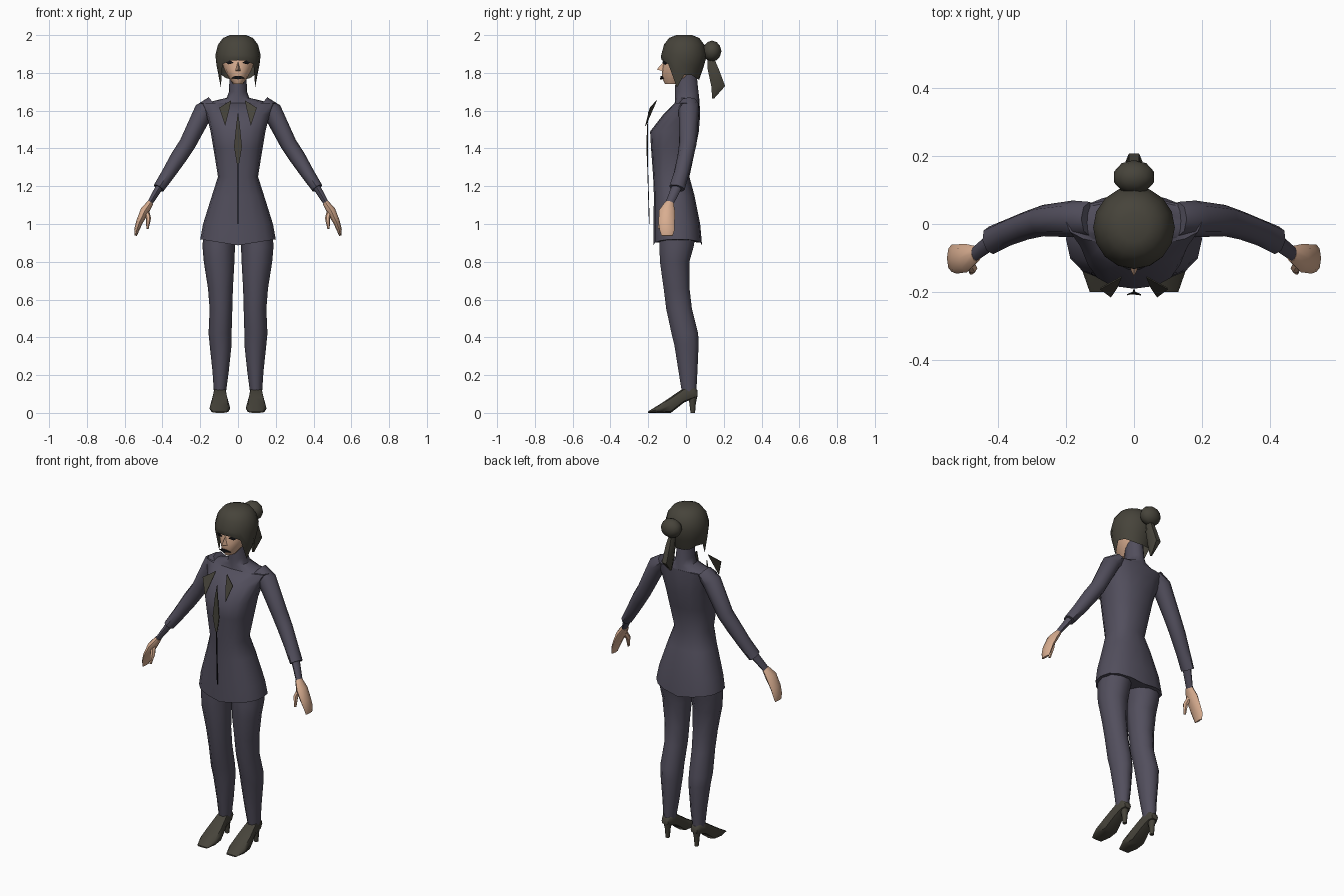
import bpy, bmesh, math
from mathutils import Vector


def material(name, rgb):
    m = bpy.data.materials.new(name)
    m.diffuse_color = (*rgb, 1)
    return m


SUIT = material("slate_cloth", (0.085, 0.078, 0.11))
DARK = material("dark_olive", (0.062, 0.057, 0.043))
SKIN = material("skin", (0.69, 0.42, 0.28))
BLACK = material("black", (0.008, 0.008, 0.01))
X, Y, Z = Vector((1, 0, 0)), Vector((0, 1, 0)), Vector((0, 0, 1))


def finish(name, bm, mat, angle=50):
    bmesh.ops.recalc_face_normals(bm, faces=bm.faces)
    me = bpy.data.meshes.new(name)
    bm.to_mesh(me)
    bm.free()
    me.materials.append(mat)
    ob = bpy.data.objects.new(name, me)
    bpy.context.collection.objects.link(ob)
    bpy.ops.object.select_all(action='DESELECT')
    bpy.context.view_layer.objects.active = ob
    ob.select_set(True)
    bpy.ops.object.shade_smooth_by_angle(angle=math.radians(angle))
    return ob


def skin_rings(bm, rings, caps=True):
    rows = [[bm.verts.new(p) for p in r] for r in rings]
    n = len(rows[0])
    for a, b in zip(rows, rows[1:]):
        for i in range(n):
            bm.faces.new((a[i], a[(i + 1) % n], b[(i + 1) % n], b[i]))
    if caps:
        bm.faces.new(rows[0])
        bm.faces.new(rows[-1])
    return rows


def ring(c, u, v, a, b, n, p=2.0):
    """Rounded cross-section; a larger p makes it boxier."""
    pts = []
    for i in range(n):
        t = 2 * math.pi * i / n
        cs, sn = math.cos(t), math.sin(t)
        pts.append(Vector(c) + u * a * math.copysign(abs(cs) ** (2 / p), cs)
                   + v * b * math.copysign(abs(sn) ** (2 / p), sn))
    return pts


def column(name, rows, mat, n=12, p=2.0):
    """Upright loft; rows are (z, x centre, x half width, y front, y back)."""
    bm = bmesh.new()
    skin_rings(bm, [ring((cx, (f + k) / 2, z), X, Y, w, (k - f) / 2, n, p)
                    for z, cx, w, f, k in rows])
    return finish(name, bm, mat)


def limb(name, rows, mat, n=8):
    """Loft along a path; rows are (centre, half width, half depth)."""
    pts = [Vector(r[0]) for r in rows]
    rings = []
    for i, (c, a, b) in enumerate(rows):
        t = (pts[min(i + 1, len(pts) - 1)] - pts[max(i - 1, 0)]).normalized()
        u = Y.cross(t).normalized()
        rings.append(ring(c, u, t.cross(u), a, b, n))
    bm = bmesh.new()
    skin_rings(bm, rings)
    return finish(name, bm, mat)


def plate(name, pts, mat, depth=0.004):
    bm = bmesh.new()
    skin_rings(bm, [[Vector(p) for p in pts],
                    [Vector(p) + Y * depth for p in pts]])
    return finish(name, bm, mat, 20)


def mirrored(ob):
    m = ob.modifiers.new("mirror", 'MIRROR')
    m.use_axis[0] = True
    return ob


# Jacket with flared hem, shoulders and high collar
jacket = column("jacket", [
    (0.915, 0, 0.20, -0.172, 0.085), (1.0, 0, 0.185, -0.172, 0.075),
    (1.15, 0, 0.138, -0.17, 0.045), (1.25, 0, 0.106, -0.174, 0.018),
    (1.40, 0, 0.13, -0.185, 0.05), (1.49, 0, 0.145, -0.19, 0.068),
    (1.58, 0, 0.168, -0.12, 0.075), (1.64, 0, 0.20, -0.06, 0.072)],
    SUIT, 16, 2.4)
for v in jacket.data.vertices:
    if v.co.z < 0.95:       # hem dips toward the middle
        v.co.z -= 0.032 * (1 - abs(v.co.x) / 0.2) - 0.004
column("collar", [
    (1.635, 0, 0.198, -0.06, 0.072), (1.668, 0, 0.06, -0.058, 0.07),
    (1.70, 0, 0.048, -0.058, 0.066), (1.80, 0, 0.044, -0.055, 0.055)],
    SUIT, 16)

# Sleeves, wrists and hands
mirrored(limb("sleeve", [
    ((0.13, 0.015, 1.64), 0.04, 0.05), ((0.18, 0.015, 1.60), 0.052, 0.054),
    ((0.267, 0.01, 1.425), 0.044, 0.046), ((0.315, -0.004, 1.352), 0.043, 0.042),
    ((0.37, -0.025, 1.265), 0.036, 0.04), ((0.42, -0.048, 1.19), 0.03, 0.042)], SUIT))
mirrored(limb("wrist", [
    ((0.41, -0.045, 1.205), 0.021, 0.027), ((0.47, -0.09, 1.105), 0.014, 0.022)], SUIT))
mirrored(limb("hand", [
    ((0.464, -0.088, 1.112), 0.017, 0.024), ((0.493, -0.10, 1.07), 0.024, 0.042),
    ((0.522, -0.103, 1.01), 0.018, 0.043), ((0.536, -0.10, 0.97), 0.014, 0.04),
    ((0.541, -0.10, 0.938), 0.006, 0.03)], SKIN))
mirrored(limb("thumb", [
    ((0.486, -0.105, 1.075), 0.014, 0.018), ((0.474, -0.13, 1.03), 0.014, 0.015),
    ((0.479, -0.142, 0.975), 0.006, 0.008)], SKIN, 6))

# Trousers
mirrored(column("trouser_leg", [
    (0.96, 0.093, 0.090, -0.145, 0.06), (0.88, 0.102, 0.086, -0.145, 0.045),
    (0.80, 0.10, 0.081, -0.142, 0.022), (0.66, 0.093, 0.066, -0.122, 0.022),
    (0.55, 0.09, 0.060, -0.108, 0.035), (0.42, 0.095, 0.061, -0.08, 0.068),
    (0.36, 0.092, 0.058, -0.065, 0.07), (0.22, 0.092, 0.043, -0.042, 0.063),
    (0.10, 0.096, 0.031, -0.022, 0.056)], SUIT, 10))

# High heeled shoes: foot sections run front to back, then the heel
bm = bmesh.new()
skin_rings(bm, [ring((0.096, y, (lo + hi) / 2), X, Z, w, (hi - lo) / 2, 8, 3)
                for y, lo, hi, w in [
                    (-0.20, 0, 0.008, 0.034), (-0.14, 0, 0.045, 0.055),
                    (-0.08, 0, 0.085, 0.05), (-0.01, 0.055, 0.132, 0.036),
                    (0.04, 0.075, 0.14, 0.034), (0.062, 0.085, 0.12, 0.022)]])
mirrored(finish("shoe", bm, DARK))
mirrored(column("shoe_heel", [(0.10, 0.096, 0.027, 0.008, 0.062),
                              (0.05, 0.096, 0.015, 0.018, 0.052),
                              (0, 0.096, 0.012, 0.024, 0.048)], DARK, 8))

# Head and nose
column("head", [
    (1.742, 0, 0.026, -0.112, -0.02), (1.775, 0, 0.05, -0.128, 0.03),
    (1.82, 0, 0.074, -0.127, 0.055), (1.85, 0, 0.083, -0.12, 0.065),
    (1.90, 0, 0.088, -0.115, 0.07)], SKIN, 12)
bm = bmesh.new()
v = [bm.verts.new(p) for p in [(0, -0.116, 1.862), (0, -0.155, 1.818),
                               (-0.017, -0.118, 1.808), (0.017, -0.118, 1.808)]]
for f in [(0, 1, 2), (0, 3, 1), (1, 3, 2), (0, 2, 3)]:
    bm.faces.new([v[i] for i in f])
finish("nose", bm, SKIN, 20)

# Eyes and mouth
mirrored(plate("eye", [(0.022, -0.125, 1.853), (0.042, -0.121, 1.866),
                       (0.073, -0.095, 1.86), (0.05, -0.114, 1.845)], BLACK, 0.006))
plate("mouth", [(-0.036, -0.124, 1.772), (-0.015, -0.135, 1.784), (0.015, -0.135, 1.784),
                (0.036, -0.124, 1.772), (0, -0.137, 1.766)], BLACK, 0.008)

# Hair cap: fringe in front, pointed locks at the temples, short nape
hem_z = [1.867, 1.865, 1.845, 1.722, 1.79, 1.79, 1.772, 1.765, 1.765]
hem_r = [0.98, 0.98, 0.97, 0.82, 0.86, 0.8, 0.75, 0.68, 0.66]
levels = [(2.0, 0.35), (1.985, 0.66), (1.95, 0.88), (1.895, 1.0), (0, 0.98), (0, 0)]
rings = []
for k, (z, r) in enumerate(levels):
    pts = []
    for i in range(16):
        j, t = min(i, 16 - i), math.tau * i / 16
        zz, rr = z, r
        if k == 4:          # halfway between widest ring and hem
            zz, rr = (1.895 + hem_z[j]) / 2, (1.04 + hem_r[j]) / 2
        elif k == 5:
            zz, rr = hem_z[j], hem_r[j]
        pts.append(Vector((0.12 * rr * math.sin(t), -0.01 - 0.121 * rr * math.cos(t), zz)))
    rings.append(pts)
bm = bmesh.new()
rows = skin_rings(bm, rings, caps=False)
bm.faces.new(rows[0])
finish("hair", bm, DARK)

# Bun and hanging tail
bm = bmesh.new()
bmesh.ops.create_icosphere(bm, subdivisions=2, radius=1)
for vert in bm.verts:
    vert.co = (vert.co.x * 0.062, 0.138 + vert.co.y * 0.05, 1.915 + vert.co.z * 0.056)
finish("hair_bun", bm, DARK, 30)
column("hair_tail", [(1.88, 0, 0.015, 0.11, 0.15), (1.82, 0, 0.027, 0.11, 0.178),
                     (1.73, 0, 0.03, 0.128, 0.213), (1.665, 0, 0.006, 0.138, 0.15)], DARK, 6)

# Lapels standing off the chest, tie and front seam
mirrored(plate("lapel", [(0.036, -0.157, 1.655), (0.10, -0.192, 1.615),
                         (0.068, -0.216, 1.52), (0.05, -0.19, 1.59)], DARK))
plate("tie", [(0, -0.20, 1.595), (0.01, -0.206, 1.52), (0.021, -0.21, 1.41),
              (0.006, -0.206, 1.32), (-0.006, -0.206, 1.32), (-0.021, -0.21, 1.41),
              (-0.01, -0.206, 1.52)], DARK)
plate("front_seam", [(-0.003, -0.206, 1.33), (0.003, -0.206, 1.33),
                     (0.003, -0.196, 1.0), (-0.003, -0.196, 1.0)], BLACK)
